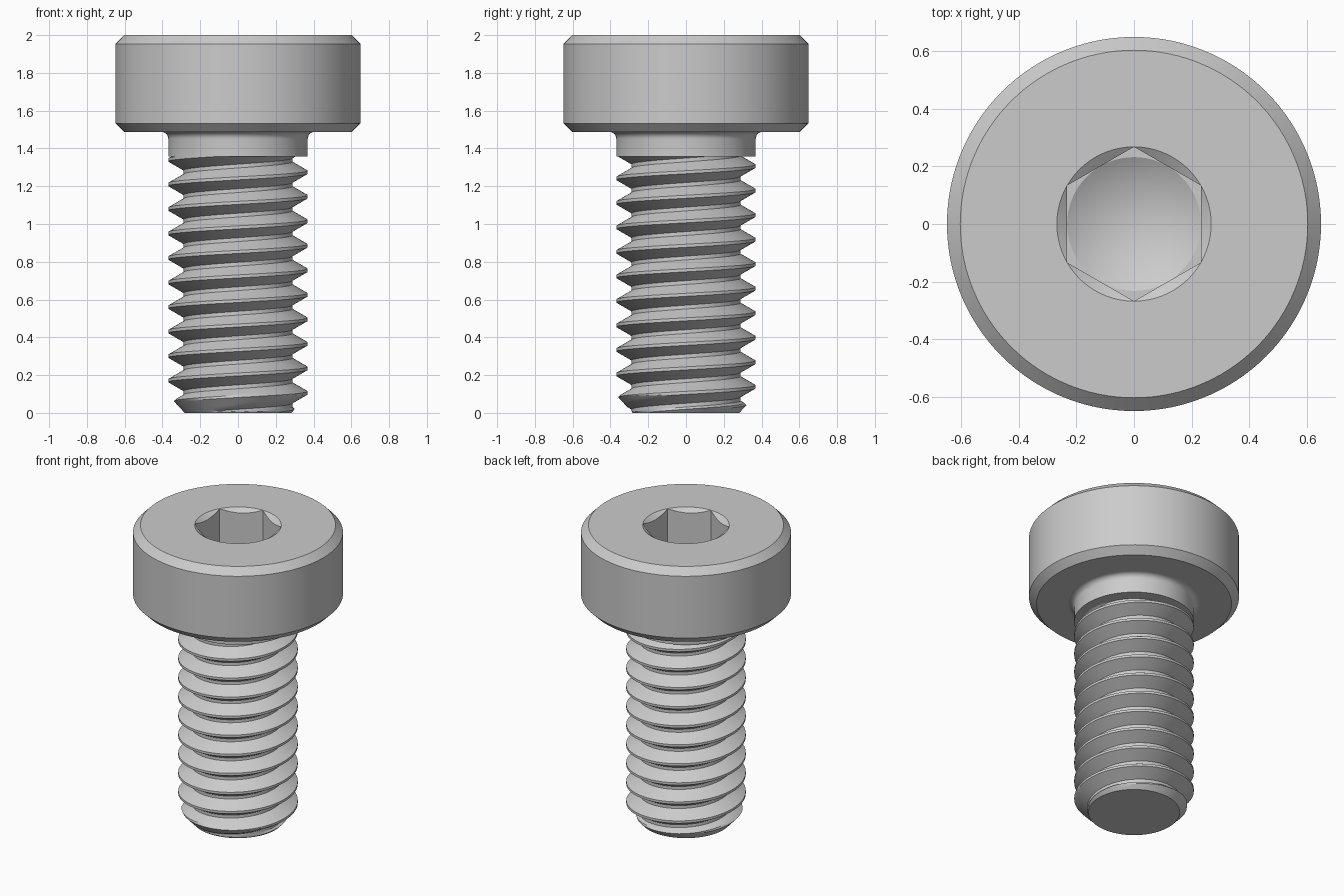
import bpy
import bmesh
from math import cos, sin, tan, pi, radians

COLUMNS = 120
PITCH = 0.1298
MAJOR_R, ROOT_R = 0.369, 0.288
THREAD_TOP = 1.357
HEAD_BASE, HEAD_TOP, HEAD_R, BEVEL = 1.487, 2.0, 0.648, 0.046
HEX_FLAT, SOCKET_FLOOR = 0.2315, 1.574
HEX_CORNER = HEX_FLAT / cos(pi / 6)

if "Cube" in bpy.data.objects:
    bpy.data.objects.remove(bpy.data.objects["Cube"], do_unlink=True)

steel = bpy.data.materials.new("steel grey")
steel.use_nodes = True
grey = (0.6, 0.6, 0.6, 1)
steel.diffuse_color = grey
steel.node_tree.nodes["Principled BSDF"].inputs["Base Color"].default_value = grey


def loft(name, rows_at):
    """Skin the (radius, height) rows that rows_at gives for each angle."""
    bm = bmesh.new()
    columns = []
    for i in range(COLUMNS + 1):
        a = 2 * pi * i / COLUMNS
        columns.append([bm.verts.new((r * cos(a), r * sin(a), z)) for r, z in rows_at(a)])
    for left, right in zip(columns, columns[1:]):
        for j in range(len(left) - 1):
            bm.faces.new((left[j], right[j], right[j + 1], left[j + 1]))
    bmesh.ops.remove_doubles(bm, verts=bm.verts, dist=2e-5)
    bmesh.ops.dissolve_degenerate(bm, edges=bm.edges, dist=1e-5)
    bmesh.ops.recalc_face_normals(bm, faces=bm.faces)
    mesh = bpy.data.meshes.new(name)
    bm.to_mesh(mesh)
    bm.free()
    mesh.materials.append(steel)
    ob = bpy.data.objects.new(name, mesh)
    bpy.context.collection.objects.link(ob)
    bpy.ops.object.select_all(action="DESELECT")
    ob.select_set(True)
    bpy.context.view_layer.objects.active = ob
    bpy.ops.object.shade_smooth_by_angle(angle=radians(25))
    return ob


# Head: chamfered disc with a countersunk hexagon socket and drill-point floor
def head_rows(a):
    hex_r = HEX_FLAT / cos((a + pi / 6) % (pi / 3) - pi / 6)
    return [
        (0.3, HEAD_BASE), (HEAD_R - BEVEL, HEAD_BASE),
        (HEAD_R, HEAD_BASE + BEVEL), (HEAD_R, HEAD_TOP - BEVEL),
        (HEAD_R - BEVEL, HEAD_TOP), (HEX_CORNER, HEAD_TOP),
        (hex_r, HEAD_TOP - 0.7 * (HEX_CORNER - hex_r)),
        (hex_r, SOCKET_FLOOR), (HEX_FLAT, SOCKET_FLOOR),
        (0, SOCKET_FLOOR - HEX_FLAT * tan(pi / 6)),
    ]


# Thread: 60 degree profile, measured from the middle of the crest
CREST_HALF = PITCH / 16
FLANK = (MAJOR_R - ROOT_R) * tan(pi / 6)
CREST_START = 0.106


def thread_radius(a, z):
    offset = (z - CREST_START - PITCH * a / (2 * pi)) / PITCH
    from_crest = abs(offset - round(offset)) * PITCH
    depth = min(max((from_crest - CREST_HALF) / FLANK, 0), 1)
    r = MAJOR_R - depth * (MAJOR_R - ROOT_R)
    return min(r, 0.282 + 0.93 * z)  # pointed end chamfer


# Shank: end cap, helical thread, plain neck and fillet under the head
def shank_rows(a):
    breaks = [-CREST_HALF, CREST_HALF, CREST_HALF + FLANK,
              PITCH - CREST_HALF - FLANK, PITCH - CREST_HALF]
    rows = [(0, 0), (thread_radius(a, 0), 0)]
    for turn in range(-3, 12):
        base = CREST_START + PITCH * (turn + a / (2 * pi))
        for low, high in zip(breaks, breaks[1:]):
            for k in range(4):
                z = base + low + (high - low) * k / 4
                z = min(max(z, 0), THREAD_TOP)
                rows.append((thread_radius(a, z), z))
    rows.append((thread_radius(a, THREAD_TOP), THREAD_TOP))
    rows.append((MAJOR_R, THREAD_TOP))
    fillet = 0.036
    for k in range(7):
        t = k / 6 * pi / 2
        rows.append((MAJOR_R + fillet * (1 - cos(t)),
                     HEAD_BASE - fillet * (1 - sin(t))))
    return rows


loft("socket_head", head_rows)
loft("threaded_shank", shank_rows)
